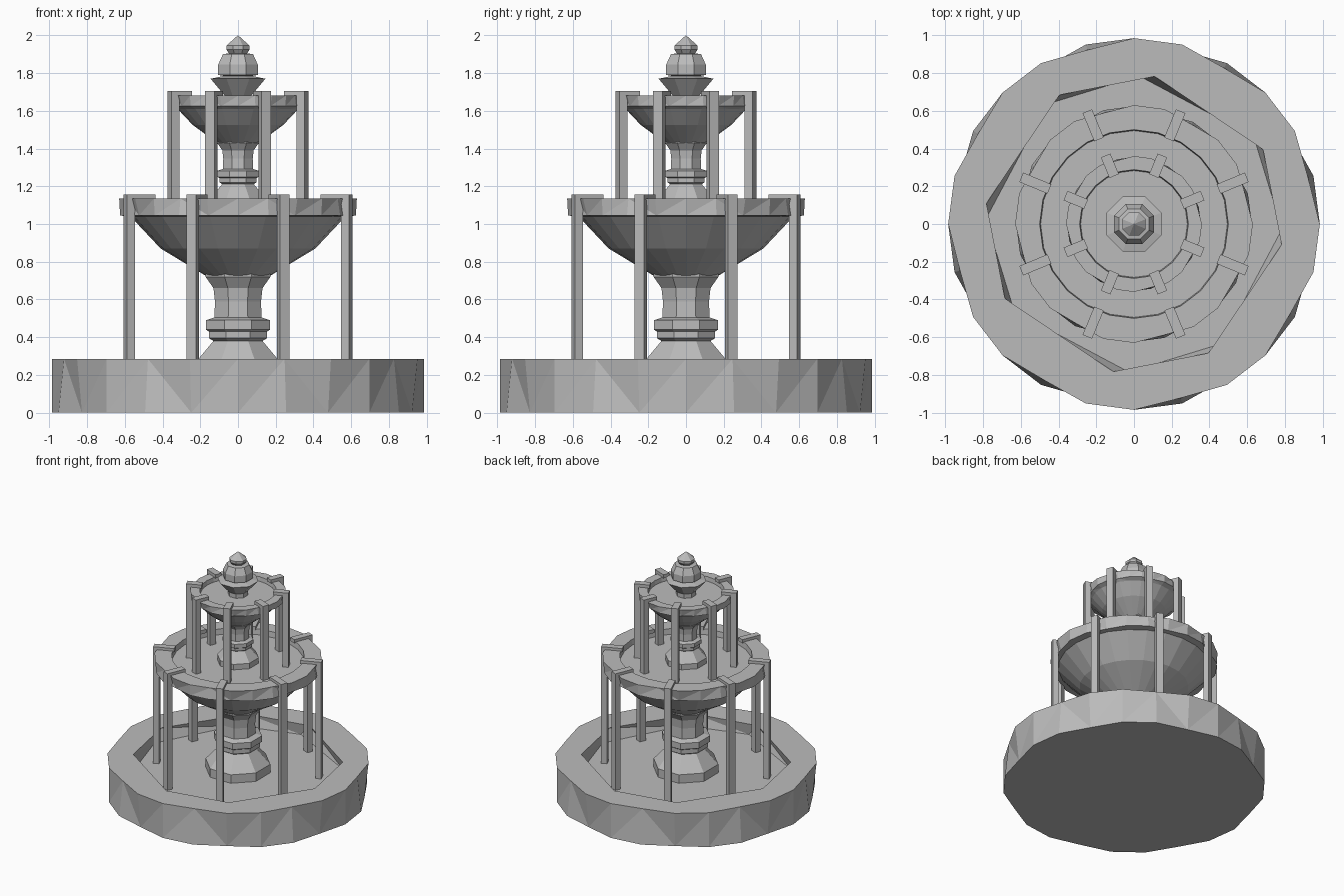
import bpy
import bmesh
from math import sin, cos, pi, radians
from mathutils import Matrix

cube = bpy.data.objects.get("Cube")
if cube:
    bpy.data.objects.remove(cube, do_unlink=True)

stone = bpy.data.materials.new("grey stone")
stone.use_nodes = True
grey = (0.5, 0.5, 0.5, 1)
stone.diffuse_color = grey
stone.node_tree.nodes["Principled BSDF"].inputs["Base Color"].default_value = grey


def finish(bm, name):
    """Turn a bmesh into a flat-shaded stone object."""
    bmesh.ops.recalc_face_normals(bm, faces=bm.faces)
    mesh = bpy.data.meshes.new(name)
    bm.to_mesh(mesh)
    bm.free()
    mesh.materials.append(stone)
    obj = bpy.data.objects.new(name, mesh)
    bpy.context.collection.objects.link(obj)
    return obj


def ring(bm, radii, angles, z):
    return [bm.verts.new((r * cos(a), r * sin(a), z)) for r, a in zip(radii, angles)]


def skin(bm, low, high):
    n = len(low)
    return [bm.faces.new((low[i], low[(i + 1) % n], high[(i + 1) % n], high[i]))
            for i in range(n)]


def chipped(radius, depth, sides, step):
    """Ring radii with every third corner knocked in."""
    return [radius - (depth if i % 3 == step else 0) for i in range(sides)]


def lathe(name, profile, sides, phase=0.0, chips=None):
    """Revolve (radius, height) pairs; chips maps a ring index to (depth, step)."""
    bm = bmesh.new()
    angles = [phase + 2 * pi * i / sides for i in range(sides)]
    rings = []
    for k, (r, z) in enumerate(profile):
        depth, step = (chips or {}).get(k, (0, 0))
        rings.append(ring(bm, chipped(r, depth, sides, step), angles, z))
    for low, high in zip(rings, rings[1:]):
        skin(bm, low, high)
    bm.faces.new(rings[0])
    bm.faces.new(rings[-1])
    if chips:
        bmesh.ops.triangulate(bm, faces=bm.faces)
    return finish(bm, name)


def octagon_lathe(name, profile):
    """Eight-sided turning with flat sides facing the axes."""
    return lathe(name, [(r / cos(pi / 8), z) for r, z in profile], 8, pi / 8)


# Ground basin: chipped round outside, uneven eight-sided well inside
def build_basin():
    bm = bmesh.new()
    sides, top, floor = 24, 0.285, 0.19
    outer = [2 * pi * i / sides for i in range(sides)]
    low = ring(bm, chipped(0.985, 0.03, sides, 2), outer, 0)
    high = ring(bm, chipped(0.985, 0.03, sides, 1), outer, top)
    well = [radians(90 * q + a) for q in range(4) for a in (-8, 30)]
    rim = ring(bm, [0.79] * 8, well, top)
    bed = ring(bm, [0.785] * 8, [a + radians(6) for a in well], floor)
    walls = skin(bm, low, high) + skin(bm, bed, rim)
    bm.faces.new(low)
    bm.faces.new(bed)
    bm.edges.ensure_lookup_table()
    edges = [e for e in bm.edges if e.is_boundary]
    bmesh.ops.triangle_fill(bm, edges=edges, use_beauty=True)
    bmesh.ops.triangulate(bm, faces=walls)
    return finish(bm, "ground_basin")


build_basin()

# Pedestals: the upper one is a smaller repeat of the lower
pedestal = [(0.23, 0), (0.23, 0.07), (0.13, 0.19), (0.155, 0.205), (0.155, 0.24),
            (0.17, 0.25), (0.17, 0.3), (0.125, 0.315), (0.122, 0.4), (0.13, 0.47),
            (0.172, 0.53), (0.172, 0.545)]
for name, base, scale in (("lower_pedestal", 0.19, 1), ("upper_pedestal", 1.09, 0.64)):
    octagon_lathe(name, [(r * scale, base + z * scale) for r, z in pedestal])

# Bowls with chipped rims and a shallow recess
lathe("lower_bowl",
      [(0.17, 0.725), (0.41, 0.87), (0.57, 1.04), (0.625, 1.045), (0.63, 1.135),
       (0.5, 1.135), (0.495, 1.09)], 24, 0, {3: (0.02, 2), 4: (0.02, 1)})
lathe("upper_bowl",
      [(0.11, 1.43), (0.24, 1.525), (0.32, 1.61), (0.355, 1.625), (0.36, 1.68),
       (0.288, 1.68), (0.283, 1.645)], 24, 0, {3: (0.012, 2), 4: (0.012, 1)})

# Finial
octagon_lathe("finial",
              [(0.07, 1.64), (0.07, 1.68), (0.145, 1.77), (0.075, 1.785), (0.105, 1.79),
               (0.105, 1.845), (0.08, 1.9), (0.048, 1.905), (0.062, 1.925),
               (0.062, 1.945), (0.001, 2.0)])


# Water spouts: a flat lip over the rim and a straight fall, eight per bowl
def add_box(bm, turn, x0, x1, width, z0, z1):
    place = turn @ Matrix.Translation(((x0 + x1) / 2, 0, (z0 + z1) / 2))
    size = Matrix.Diagonal((x1 - x0, width, z1 - z0, 1))
    bmesh.ops.create_cube(bm, size=1, matrix=place @ size)


def build_spouts(level, inner, outer, bottom, top):
    for i in range(8):
        turn = Matrix.Rotation(pi / 8 + i * pi / 4, 4, "Z")
        bm = bmesh.new()
        add_box(bm, turn, inner, outer, 0.054, top - 0.03, top)
        add_box(bm, turn, outer - 0.045, outer, 0.054, bottom, top - 0.03)
        finish(bm, f"{level}_spout_{i + 1}")


build_spouts("lower", 0.485, 0.647, 0.19, 1.157)
build_spouts("upper", 0.275, 0.393, 1.09, 1.705)
